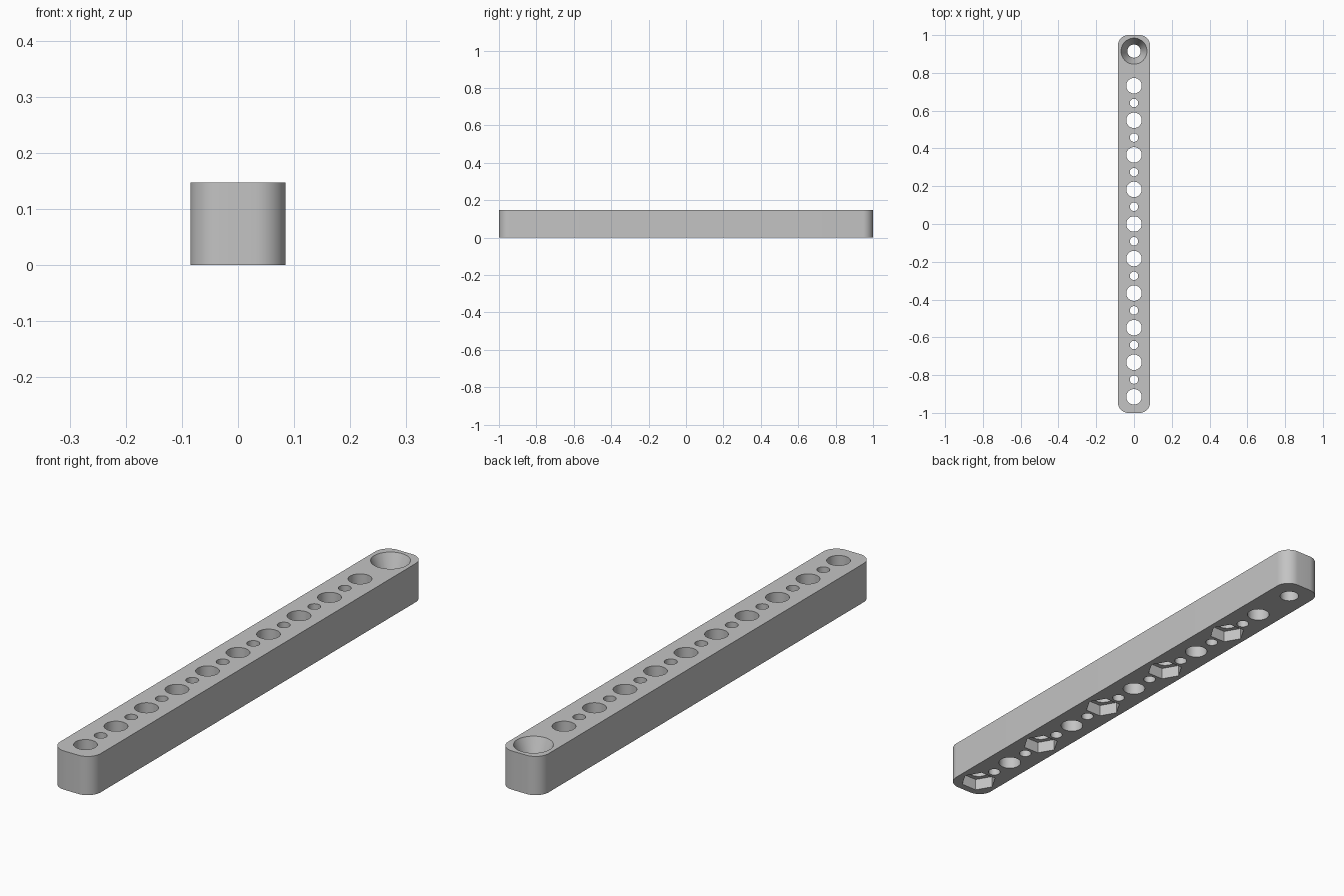
import bpy
import bmesh
from math import cos, sin, pi
from mathutils import Matrix, Vector

old = bpy.data.objects.get("Cube")
if old:
    bpy.data.objects.remove(old, do_unlink=True)

HALF_W, HALF_L, HEIGHT = 0.085, 1.0, 0.147
CORNER = 0.055
PITCH = 0.183

grey = bpy.data.materials.new("plain_grey")
grey.use_nodes = True
colour = (0.55, 0.55, 0.55, 1)
grey.diffuse_color = colour
grey.node_tree.nodes["Principled BSDF"].inputs["Base Color"].default_value = colour


def make_object(name, bm):
    bmesh.ops.recalc_face_normals(bm, faces=bm.faces)
    mesh = bpy.data.meshes.new(name)
    bm.to_mesh(mesh)
    bm.free()
    mesh.materials.append(grey)
    obj = bpy.data.objects.new(name, mesh)
    bpy.context.collection.objects.link(obj)
    return obj


def add_plug(bm, y, z0, z1, r0, r1, sides=48):
    """Upright cone or prism from z0 to z1, with corners on the x axis."""
    place = Matrix.Translation((0, y, (z0 + z1) / 2)) @ Matrix.Rotation(pi / 2, 4, 'Z')
    bmesh.ops.create_cone(bm, cap_ends=True, segments=sides, radius1=r0,
                          radius2=r1, depth=z1 - z0, matrix=place)


def cut(target, cutter):
    cutter.hide_render = True
    mod = target.modifiers.new("cut", 'BOOLEAN')
    mod.operation = 'DIFFERENCE'
    mod.solver = 'EXACT'
    mod.object = cutter
    bpy.context.view_layer.objects.active = target
    bpy.ops.object.modifier_apply(modifier=mod.name)
    bpy.data.objects.remove(cutter, do_unlink=True)


# Bar with rounded upright corners
bm = bmesh.new()
outline = []
STEPS = 12
for quarter, (sx, sy) in enumerate([(1, 1), (-1, 1), (-1, -1), (1, -1)]):
    for i in range(STEPS + 1):
        a = (quarter + i / STEPS) * pi / 2
        outline.append(bm.verts.new((sx * (HALF_W - CORNER) + CORNER * cos(a),
                                     sy * (HALF_L - CORNER) + CORNER * sin(a), 0)))
base = bm.faces.new(outline)
top = bmesh.ops.extrude_face_region(bm, geom=[base], use_keep_orig=True)
bmesh.ops.translate(bm, vec=Vector((0, 0, HEIGHT)),
                    verts=[v for v in top["geom"] if isinstance(v, bmesh.types.BMVert)])
bar = make_object("perforated_bar", bm)

# Through holes: large at each pitch, small halfway between, one end bolt hole
bm = bmesh.new()
for i in range(-5, 5):
    add_plug(bm, i * PITCH, -0.05, HEIGHT + 0.05, 0.041, 0.041)
for i in range(-5, 4):
    add_plug(bm, (i + 0.5) * PITCH, -0.05, HEIGHT + 0.05, 0.0225, 0.0225, 32)
add_plug(bm, 5 * PITCH, -0.05, HEIGHT + 0.05, 0.035, 0.035)
cut(bar, make_object("hole_cutter", bm))

# Hexagonal nut pockets underneath and the tapered recess on top
bm = bmesh.new()
for i in range(-5, 5, 2):
    add_plug(bm, i * PITCH, -0.05, 0.045, 0.066, 0.066, 6)
add_plug(bm, 5 * PITCH, 0.07, HEIGHT + 0.02, 0.0355, 0.0775)
cut(bar, make_object("pocket_cutter", bm))

# Smooth curved walls, sharp rims
bpy.ops.object.select_all(action='DESELECT')
bar.select_set(True)
bpy.context.view_layer.objects.active = bar
bpy.ops.object.shade_smooth_by_angle(angle=pi / 6)
